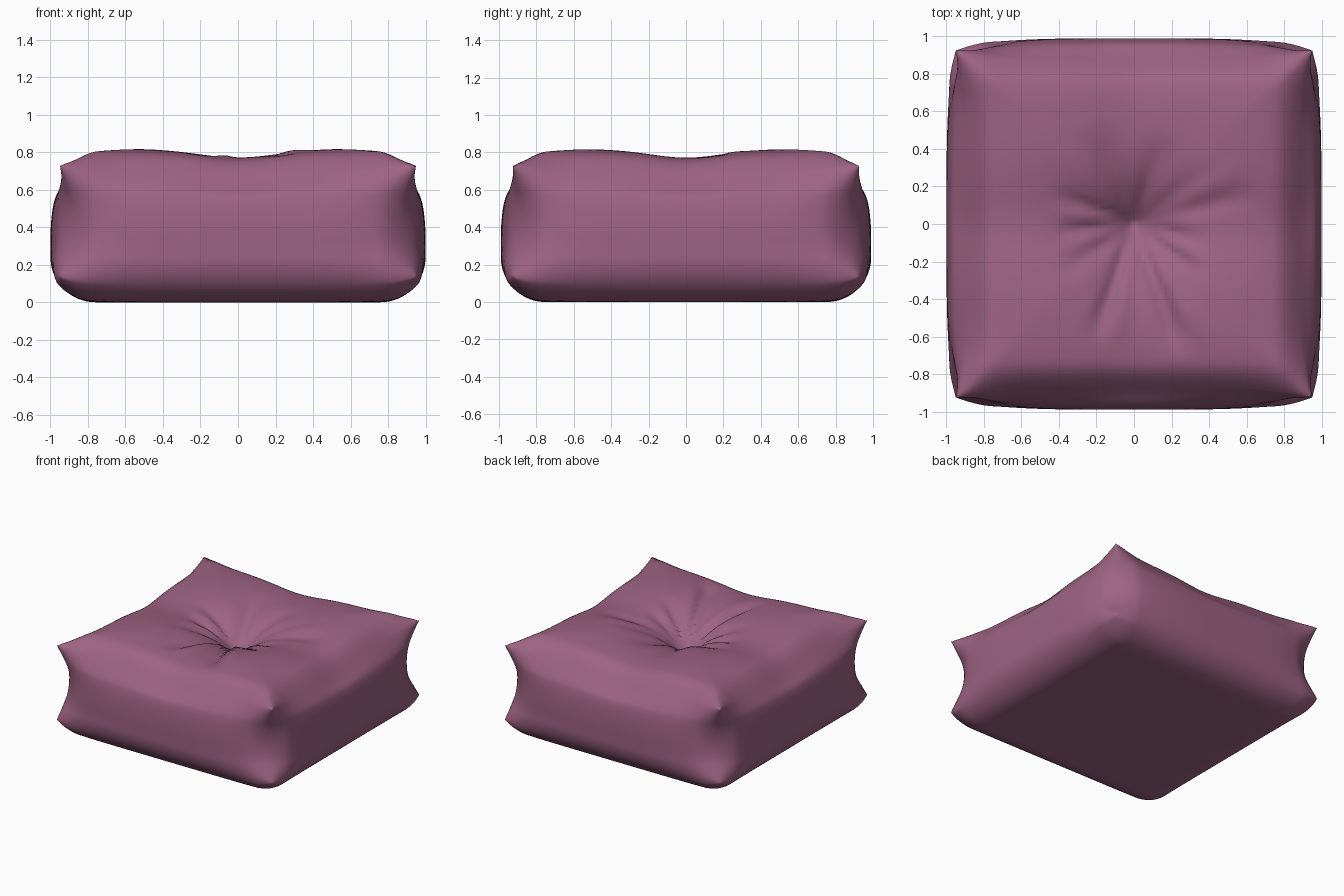
import bpy, bmesh, math
from mathutils import Vector

if "Cube" in bpy.data.objects:
    bpy.data.objects.remove(bpy.data.objects["Cube"])

TOP, BOTTOM, RADIUS = 0.835, 0.008, 0.24
HALF = Vector((1.0, 0.99, (TOP - BOTTOM) / 2))
MID = (TOP + BOTTOM) / 2
# radial folds around the tuft: angle (degrees), angular width, start, end, depth
FOLDS = [(-109, 5, .12, .72, .030), (-70, 5, .12, .80, .030), (-38, 6, .10, .52, .028),
         (-14, 7, .15, .45, .020), (14, 6, .30, .75, .016), (70, 10, .10, .55, .018),
         (110, 10, .10, .60, .016), (159, 6, .12, .52, .026), (185, 6, .12, .48, .026),
         (-145, 8, .15, .55, .014), (38, 8, .12, .55, .010)]


def smooth(a, b, t):
    t = max(0.0, min(1.0, (t - a) / (b - a)))
    return t * t * (3 - 2 * t)


def tuft(x, y):
    """Height change of the top: button dimple, shallow cross and radial folds."""
    r = math.hypot(x, y)
    d = -0.25 * math.exp(-(r / 0.21) ** 1.15)
    d -= 0.035 * max(math.exp(-(x / .28) ** 2), math.exp(-(y / .25) ** 2))
    d -= 0.045 * (max(abs(x), abs(y)) / 0.85) ** 4
    ang = math.degrees(math.atan2(y, x))
    for a, w, r0, r1, depth in FOLDS:
        diff = (ang - a + 180) % 360 - 180
        fade = smooth(r0 - .1, r0 + .08, r) * (1 - smooth(r1 - .25, r1, r))
        d -= depth * fade * math.exp(-(diff / w) ** 2)
        d += 0.4 * depth * fade * math.exp(-((diff - 2.2 * w) / w) ** 2)
    return d


def body(p):
    """Rounded box, bulged at the sides and pinched at the upright edges."""
    inner = HALF - Vector((RADIUS,) * 3)
    q = Vector([max(-i, min(i, c)) for c, i in zip(p, inner)])
    v = q + (p - q).normalized() * RADIUS
    x, y, z = v.x, v.y, v.z + MID
    lean = 1 - 0.075 * (max(0.0, z - 0.35) / 0.4) ** 2 * max(abs(x), abs(y)) ** 4
    pinch = ((abs(x) * abs(y)) / 0.84) ** 4 * max(0.0, 1 - ((z - 0.43) / 0.33) ** 2)
    s = lean * (1 - 0.065 * pinch)
    return Vector((x * s, y * s, z + smooth(.5, .8, z) * tuft(x, y)))


# ear tips pulled out at the eight corners
ears = []
for sx in (-1, 1):
    for sy in (-1, 1):
        for sz, tip in ((1, .735), (-1, .145)):
            start = body(Vector((sx * HALF.x, sy * HALF.y, sz * HALF.z)))
            ears.append((start, Vector((sx * .95, sy * .925, tip)) - start))

# cushion
bm = bmesh.new()
bmesh.ops.create_cube(bm, size=2.0)
bmesh.ops.subdivide_edges(bm, edges=bm.edges[:], cuts=69, use_grid_fill=True)
for v in bm.verts:
    p = body(Vector((v.co.x * HALF.x, v.co.y * HALF.y, v.co.z * HALF.z)))
    v.co = p + sum((pull * math.exp(-(p - c).length / 0.11) for c, pull in ears), Vector())
for f in bm.faces:
    f.smooth = True
bmesh.ops.recalc_face_normals(bm, faces=bm.faces[:])
low = min(v.co.z for v in bm.verts)
for v in bm.verts:
    v.co.z -= low

mesh = bpy.data.meshes.new("cushion")
bm.to_mesh(mesh)
bm.free()
mat = bpy.data.materials.new("mauve fabric")
mat.diffuse_color = (0.34, 0.125, 0.225, 1)
mat.use_nodes = True
mat.node_tree.nodes["Principled BSDF"].inputs["Base Color"].default_value = mat.diffuse_color
mesh.materials.append(mat)
cushion = bpy.data.objects.new("cushion", mesh)
bpy.context.collection.objects.link(cushion)
